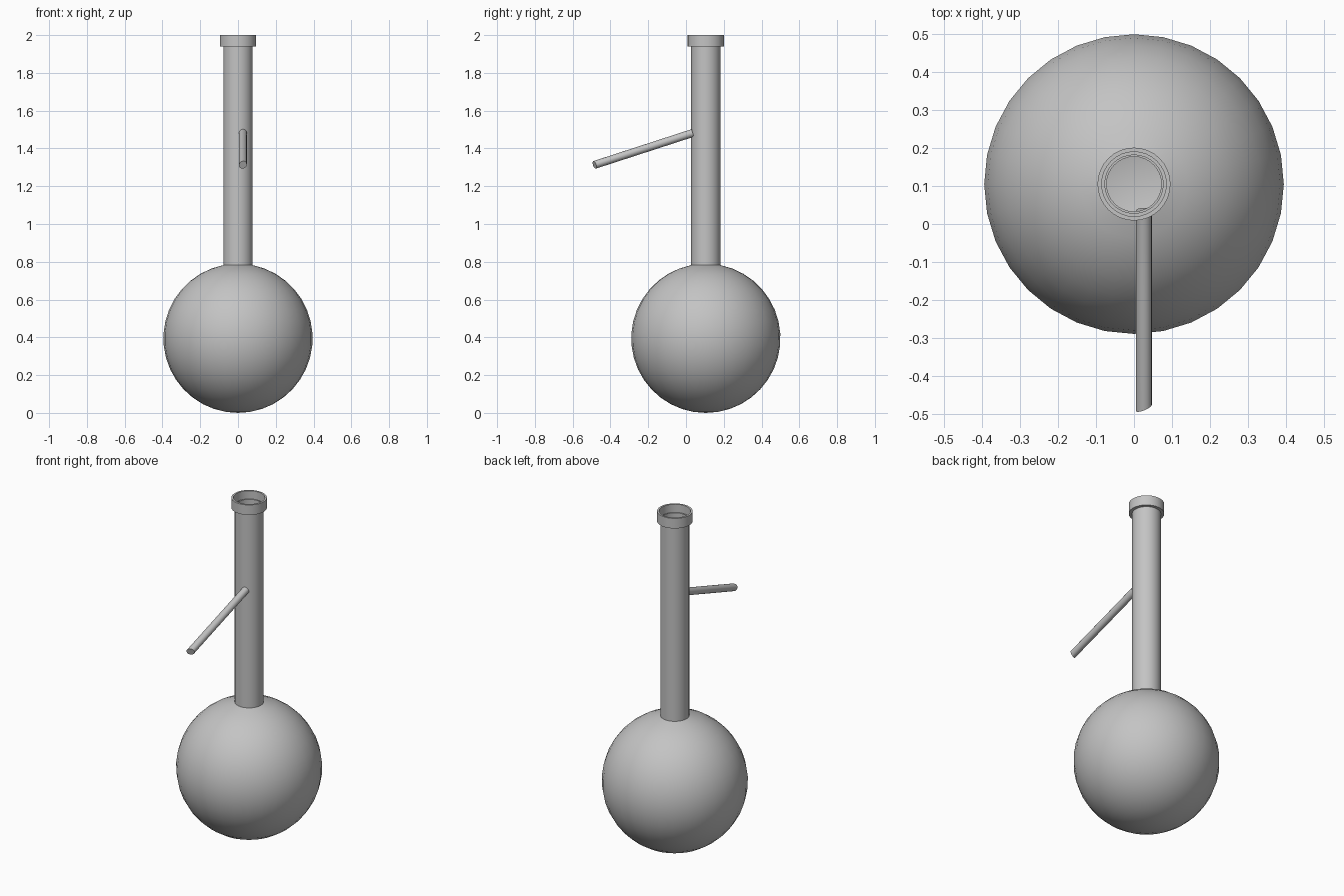
import bpy, bmesh, math
from mathutils import Vector

if "Cube" in bpy.data.objects:
    bpy.data.objects.remove(bpy.data.objects["Cube"])

CY = 0.105          # flask axis position in y
R, WALL = 0.395, 0.006
NECK, SEG = 0.078, 32

glass = bpy.data.materials.new("grey glass")
glass.diffuse_color = (0.55, 0.55, 0.55, 1)
glass.use_nodes = True
glass.node_tree.nodes["Principled BSDF"].inputs["Base Color"].default_value = glass.diffuse_color


def finish(bm, name):
    bmesh.ops.recalc_face_normals(bm, faces=bm.faces[:])
    me = bpy.data.meshes.new(name)
    bm.to_mesh(me)
    bm.free()
    ob = bpy.data.objects.new(name, me)
    bpy.context.collection.objects.link(ob)
    me.materials.append(glass)
    bpy.ops.object.select_all(action='DESELECT')
    ob.select_set(True)
    bpy.context.view_layer.objects.active = ob
    bpy.ops.object.shade_smooth_by_angle(angle=math.radians(35))
    return ob


def lathe(name, profile, closed=False):
    """Spin an (r, z) profile around the flask axis."""
    bm = bmesh.new()
    vs = [bm.verts.new((r, CY, z)) for r, z in profile]
    es = [bm.edges.new(p) for p in zip(vs, vs[1:])]
    if closed:
        es.append(bm.edges.new((vs[-1], vs[0])))
    bmesh.ops.spin(bm, geom=vs + es, cent=(0, CY, 0), axis=(0, 0, 1),
                   angle=math.tau, steps=SEG, use_merge=True)
    bmesh.ops.remove_doubles(bm, verts=bm.verts[:], dist=1e-5)
    return finish(bm, name)


def bulb_arc(radius, neck, steps=18):
    """Arc from the bottom pole up to where the neck begins."""
    end = math.pi - math.asin(neck / radius)
    return [(radius * math.sin(end * i / steps),
             R - radius * math.cos(end * i / steps)) for i in range(steps + 1)]


# Bulb and neck: one thin-walled hollow vessel
outer = bulb_arc(R, NECK) + [(NECK, 1.955)]
inner = bulb_arc(R - WALL, NECK - WALL) + [(NECK - WALL, 1.955)]
lathe("flask_body", outer + inner[::-1])

# Collar around the mouth
lathe("mouth_collar", [(NECK - 0.002, 1.94), (0.096, 1.94), (0.096, 2.0),
                       (0.085, 2.0), (0.085, 1.95), (NECK - 0.002, 1.95)], closed=True)

# Sloping side arm, its tip cut slightly askew
a, b = Vector((0.026, 0.036, 1.482)), Vector((0.026, -0.484, 1.313))
d = (b - a).normalized()
bm = bmesh.new()
bmesh.ops.create_cone(bm, cap_ends=True, segments=16, radius1=0.021, radius2=0.021,
                      depth=(b - a).length)
rot = d.to_track_quat('Z', 'Y')
for v in bm.verts:
    tip = v.co.z > 0
    v.co = rot @ v.co + (a + b) / 2
    if tip:
        v.co -= d * (v.co.x - 0.026) * 0.4
finish(bm, "side_arm")
